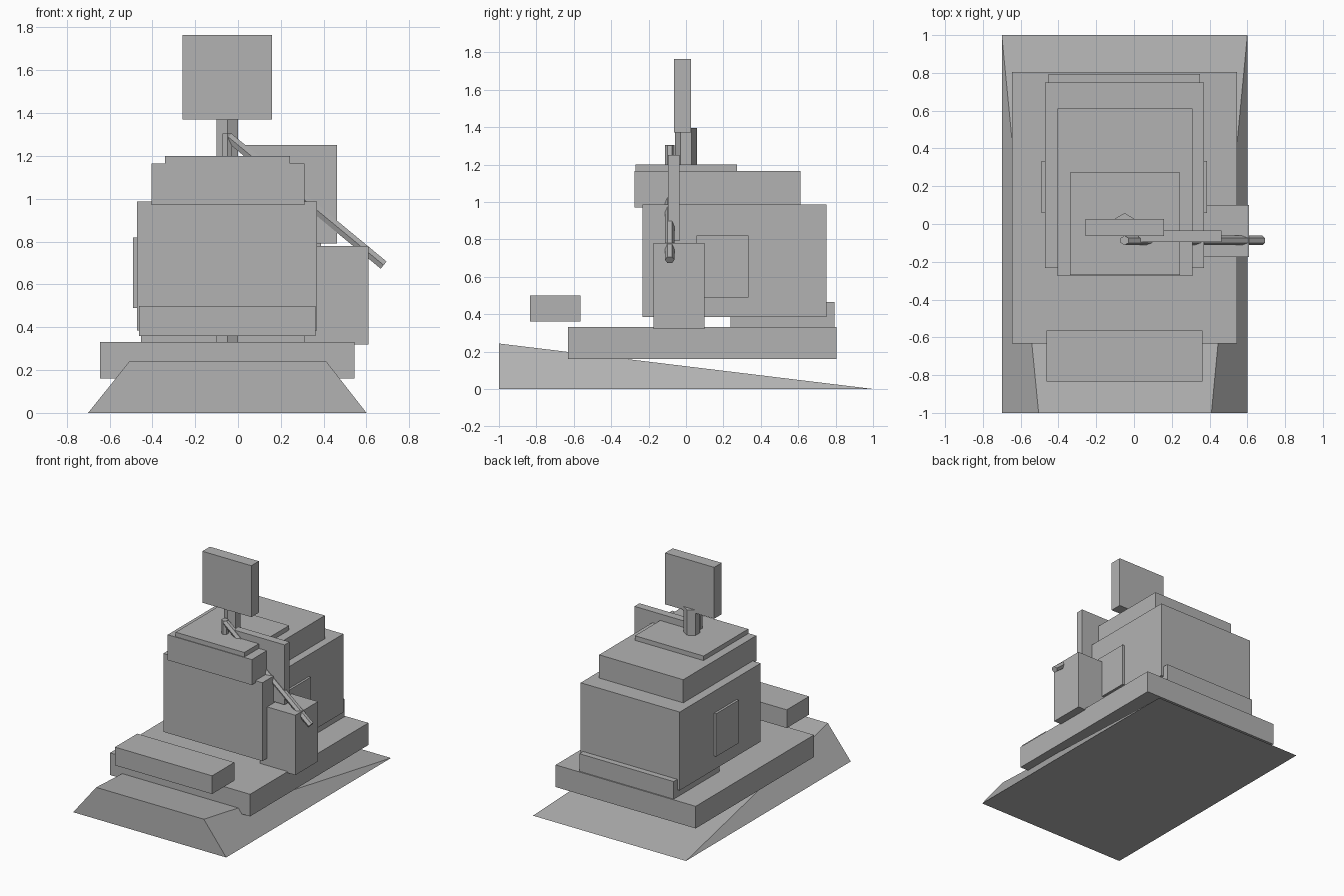
import bpy
from mathutils import Vector

if "Cube" in bpy.data.objects:
    bpy.data.objects.remove(bpy.data.objects["Cube"])

grey = bpy.data.materials.new("plain grey")
grey.diffuse_color = (0.45, 0.45, 0.45, 1)
grey.use_nodes = True
grey.node_tree.nodes["Principled BSDF"].inputs["Base Color"].default_value = grey.diffuse_color


def mesh_object(name, verts, faces):
    mesh = bpy.data.meshes.new(name)
    mesh.from_pydata(verts, [], faces)
    mesh.materials.append(grey)
    obj = bpy.data.objects.new(name, mesh)
    bpy.context.collection.objects.link(obj)
    return obj


def box(name, x, y, z):
    """Box from (min, max) ranges on each axis."""
    verts = [(a, b, c) for a in x for b in y for c in z]
    faces = [(0, 1, 3, 2), (4, 6, 7, 5), (0, 4, 5, 1),
             (2, 3, 7, 6), (0, 2, 6, 4), (1, 5, 7, 3)]
    return mesh_object(name, verts, faces)


def hex_rod(name, start, end, radius):
    """Six-sided rod between two points, with corners along +y and -y."""
    start, end = Vector(start), Vector(end)
    axis = end - start
    side = Vector((0, 1, 0))
    bpy.ops.mesh.primitive_cylinder_add(vertices=6, radius=radius, depth=axis.length)
    obj = bpy.context.object
    obj.name = name
    obj.data.materials.append(grey)
    # keep local y on world y, turn local z onto the axis
    obj.rotation_euler = side.rotation_difference(side).to_euler()
    obj.rotation_euler.y = Vector((0, 0, 1)).angle(axis) * (1 if axis.x >= 0 else -1)
    obj.location = (start + end) / 2
    return obj


# Sloping ground wedge, tapering to nothing at the back
mesh_object("ground_wedge",
            [(-0.7, -1, 0), (0.6, -1, 0), (0.6, 1, 0), (-0.7, 1, 0),
             (-0.505, -1, 0.243), (0.41, -1, 0.243)],
            [(0, 3, 2, 1), (0, 1, 5, 4), (1, 2, 5), (0, 4, 3), (4, 5, 2, 3)])

# Platform and front step
box("platform", (-0.645, 0.545), (-0.632, 0.804), (0.16, 0.33))
box("front_step", (-0.462, 0.363), (-0.833, -0.563), (0.36, 0.5))

# Main block with rear skirt and windows on both sides
box("main_block", (-0.472, 0.37), (-0.232, 0.75), (0.385, 0.987))
box("rear_skirt", (-0.452, 0.35), (0.237, 0.795), (0.33, 0.465))
box("side_windows", (-0.49, 0.387), (0.057, 0.333), (0.49, 0.82))

# Stepped roof
box("roof", (-0.405, 0.31), (-0.275, 0.612), (0.97, 1.165))
box("roof_plate", (-0.34, 0.243), (-0.27, 0.273), (1.16, 1.2))

# Side cabinet and upright panel
box("side_cabinet", (0.31, 0.61), (-0.175, 0.1), (0.32, 0.78))
box("upright_panel", (0.025, 0.462), (-0.095, -0.034), (0.79, 1.25))

# Sign on its pole
hex_rod("sign_pole", (-0.05, 0, 0.33), (-0.05, 0, 1.395), 0.058)
box("sign_board", (-0.258, 0.158), (-0.064, 0.027), (1.37, 1.765))

# Handle: short upright and long slanting rod
hex_rod("handle_upright", (-0.05, -0.087, 1.0), (-0.05, -0.087, 1.305), 0.025)
hex_rod("handle_rod", (-0.045, -0.087, 1.288), (0.68, -0.087, 0.69), 0.025)
